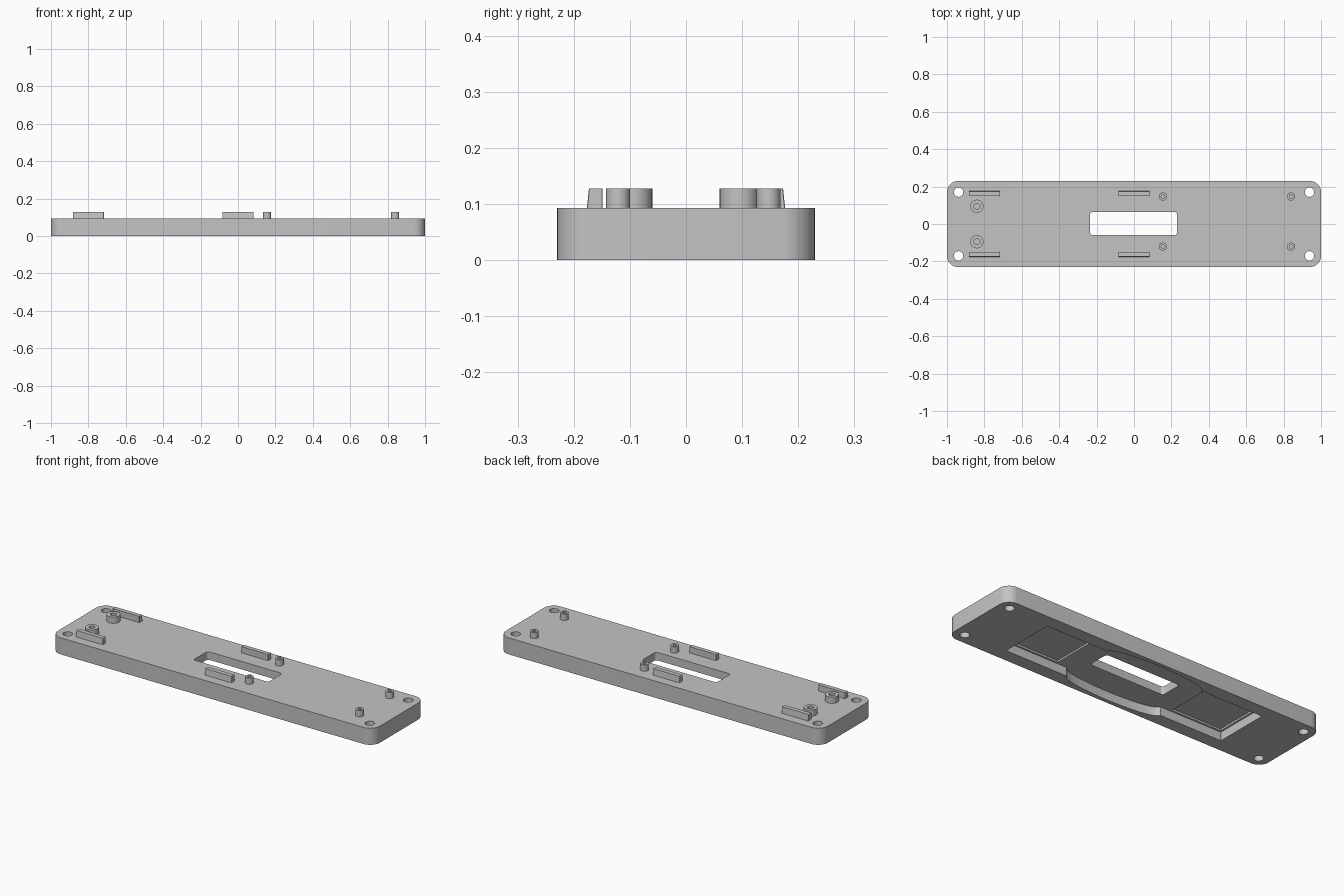
import bpy, bmesh
from math import sin, cos, pi

cube = bpy.data.objects.get("Cube")
if cube:
    bpy.data.objects.remove(cube, do_unlink=True)

grey = bpy.data.materials.new("light_grey_plastic")
grey.use_nodes = True
grey.diffuse_color = (0.55, 0.55, 0.55, 1)
grey.node_tree.nodes["Principled BSDF"].inputs["Base Color"].default_value = (0.55, 0.55, 0.55, 1)

TOP = 0.093      # plate thickness
POST_TOP = 0.128


def prism(name, outline, z0, z1):
    """Extrude a counter-clockwise outline between two heights."""
    bm = bmesh.new()
    low = [bm.verts.new((x, y, z0)) for x, y in outline]
    high = [bm.verts.new((x, y, z1)) for x, y in outline]
    bm.faces.new(low[::-1])
    bm.faces.new(high)
    n = len(outline)
    for i in range(n):
        j = (i + 1) % n
        bm.faces.new((low[i], low[j], high[j], high[i]))
    mesh = bpy.data.meshes.new(name)
    bm.to_mesh(mesh)
    bm.free()
    ob = bpy.data.objects.new(name, mesh)
    bpy.context.collection.objects.link(ob)
    mesh.materials.append(grey)
    return ob


def rounded(x0, x1, y0, y1, r, steps=8):
    corners = ((x1 - r, y1 - r), (x0 + r, y1 - r), (x0 + r, y0 + r), (x1 - r, y0 + r))
    return [(cx + r * cos((q + k / steps) * pi / 2), cy + r * sin((q + k / steps) * pi / 2))
            for q, (cx, cy) in enumerate(corners) for k in range(steps + 1)]


def circle(cx, cy, r, n=32):
    return [(cx + r * cos(2 * pi * k / n), cy + r * sin(2 * pi * k / n)) for k in range(n)]


def activate(ob):
    bpy.ops.object.select_all(action='DESELECT')
    ob.select_set(True)
    bpy.context.view_layer.objects.active = ob


def cut(ob, outline, z0, z1):
    cutter = prism("cutter", outline, z0, z1)
    cutter.hide_render = True
    mod = ob.modifiers.new("cut", 'BOOLEAN')
    mod.operation, mod.solver, mod.object = 'DIFFERENCE', 'EXACT', cutter
    activate(ob)
    bpy.ops.object.modifier_apply(modifier=mod.name)
    bpy.data.objects.remove(cutter, do_unlink=True)


def smooth(ob):
    activate(ob)
    bpy.ops.object.shade_smooth_by_angle(angle=pi / 6)


# Base plate with rounded corners
plate = prism("base_plate", rounded(-1, 1, -0.23, 0.23, 0.06), 0, TOP)

# Underside recess: long rectangle, bulged middle, two deeper end pockets
cut(plate, rounded(-0.685, 0.685, -0.156, 0.156, 0.003, 1), -0.05, 0.048)
arc = [(0.3 * cos(pi * k / 24), 0.15 + 0.058 * max(sin(pi * k / 24), 0) ** 0.8) for k in range(25)]
cut(plate, arc + [(-x, -y) for x, y in arc], -0.05, 0.0481)
for s in (-1, 1):
    x0, x1 = sorted((s * 0.365, s * 0.675))
    cut(plate, rounded(x0, x1, -0.146, 0.146, 0.003, 1), -0.05, 0.058)

# Window slot and corner screw holes
cut(plate, rounded(-0.235, 0.23, -0.06, 0.065, 0.015), -0.1, 0.2)
for sx in (-1, 1):
    for sy in (-1, 1):
        cut(plate, circle(sx * 0.938, sy * 0.17, 0.025), -0.1, 0.2)
smooth(plate)

# Hollow standoffs: two wide at one end, four slim ones
posts = [("wide_standoff", -0.84, y, 0.035, 0.016) for y in (-0.095, 0.095)]
posts += [("slim_standoff", x, y, 0.0215, 0.01) for x in (0.155, 0.84) for y in (-0.121, 0.147)]
for name, x, y, r, hole in posts:
    post = prism(name, circle(x, y, r), TOP - 0.004, POST_TOP)
    cut(post, circle(x, y, hole, 24), TOP + 0.001, 0.2)
    smooth(post)

# Guide rails with the outer top edge eased
for x in (-0.8, 0):
    for s in (-1, 1):
        y0, y1 = sorted((s * 0.149, s * 0.177))
        rail = prism("guide_rail", rounded(x - 0.083, x + 0.083, y0, y1, 0.001, 1), TOP - 0.004, POST_TOP)
        for v in rail.data.vertices:
            if v.co.z > TOP and abs(v.co.y) > 0.17:
                v.co.y -= s * 0.004
